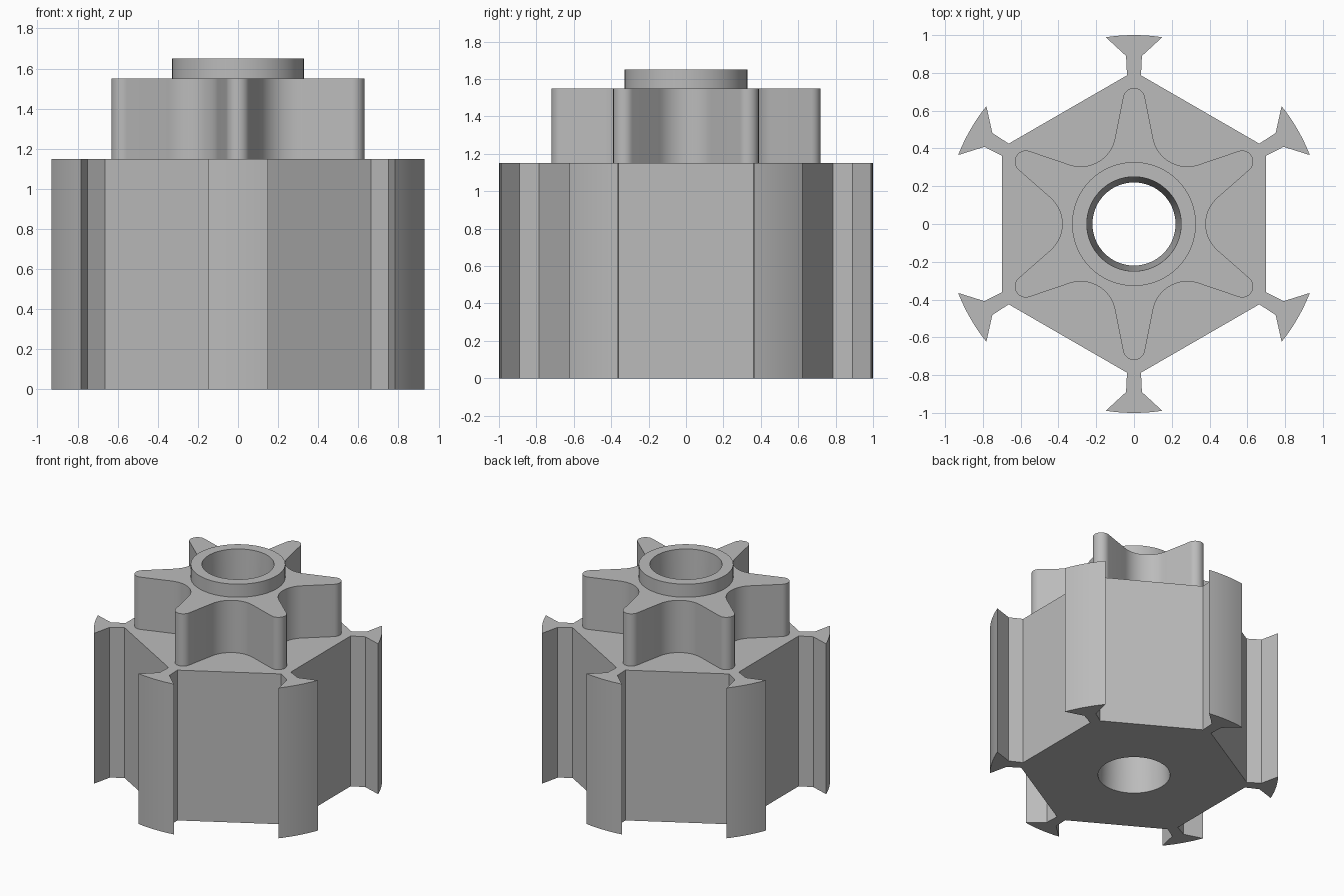
import bpy, bmesh
from math import sin, cos, radians, pi

cube = bpy.data.objects.get("Cube")
if cube:
    bpy.data.objects.remove(cube, do_unlink=True)

grey = bpy.data.materials.new("plain grey")
grey.use_nodes = True
colour = (0.5, 0.5, 0.5, 1)
grey.diffuse_color = colour
grey.node_tree.nodes["Principled BSDF"].inputs["Base Color"].default_value = colour

WAIST = 0.825  # height where the bore is narrowest


def arc(cx, cy, r, start, end, n):
    """Points on an arc, angles in degrees."""
    angles = [radians(start + (end - start) * i / n) for i in range(n + 1)]
    return [(cx + r * cos(a), cy + r * sin(a)) for a in angles]


def turn(points, degrees):
    c, s = cos(radians(degrees)), sin(radians(degrees))
    return [(x * c - y * s, x * s + y * c) for x, y in points]


def six_fold(points):
    return [p for k in range(6) for p in turn(points, 30 + 60 * k)]


def circle(r, n=64):
    return arc(0, 0, r, 0, 360, n)[:-1]


def bore_radius(z):
    return 0.22 + 0.03 * abs(z - WAIST) / WAIST


def bored_prism(name, outline, z0, z1):
    """Extrude an outline, leaving the tapered bore through its middle."""
    bm = bmesh.new()

    def ring(points, z):
        return [bm.verts.new((x, y, z)) for x, y in points]

    def wall(a, b):
        for i in range(len(a)):
            j = (i + 1) % len(a)
            bm.faces.new((a[i], a[j], b[j], b[i]))

    outer = [ring(outline, z) for z in (z0, z1)]
    levels = [z0] + ([WAIST] if z0 < WAIST < z1 else []) + [z1]
    inner = [ring(circle(bore_radius(z)), z) for z in levels]
    wall(*outer)
    for low, high in zip(inner, inner[1:]):
        wall(high, low)
    # Flat caps between the outline and the bore
    for loops in ((outer[0], inner[0]), (outer[1], inner[-1])):
        edges = [bm.edges.get((l[i - 1], l[i])) for l in loops for i in range(len(l))]
        bmesh.ops.triangle_fill(bm, edges=edges, use_beauty=True)
    bmesh.ops.recalc_face_normals(bm, faces=bm.faces)
    mesh = bpy.data.meshes.new(name)
    bm.to_mesh(mesh)
    bm.free()
    mesh.materials.append(grey)
    obj = bpy.data.objects.new(name, mesh)
    bpy.context.collection.objects.link(obj)
    bpy.ops.object.select_all(action="DESELECT")
    obj.select_set(True)
    bpy.context.view_layer.objects.active = obj
    bpy.ops.object.shade_smooth_by_angle(angle=radians(25))
    return obj


# Hexagonal body with a flared vane on every corner
vane = [(0.787, -0.037), (0.89, -0.042)]
vane += arc(0, 0, 1, -8.6, 8.6, 8)
vane += [(0.89, 0.042), (0.787, 0.037)]
bored_prism("hexagonal_body", six_fold(vane), 0, 1.15)

# Six-pointed star: rounded tip, straight flank, rounded valley
tip = arc(0.6615, 0, 0.0585, -78.7, 78.7, 12)
valley = turn(arc(0.565, 0, 0.185, 228.7, 131.3, 16), 30)
bored_prism("star_wheel", six_fold(tip + valley), 1.15, 1.55)

# Raised collar round the bore
bored_prism("top_collar", circle(0.328), 1.55, 1.65)
